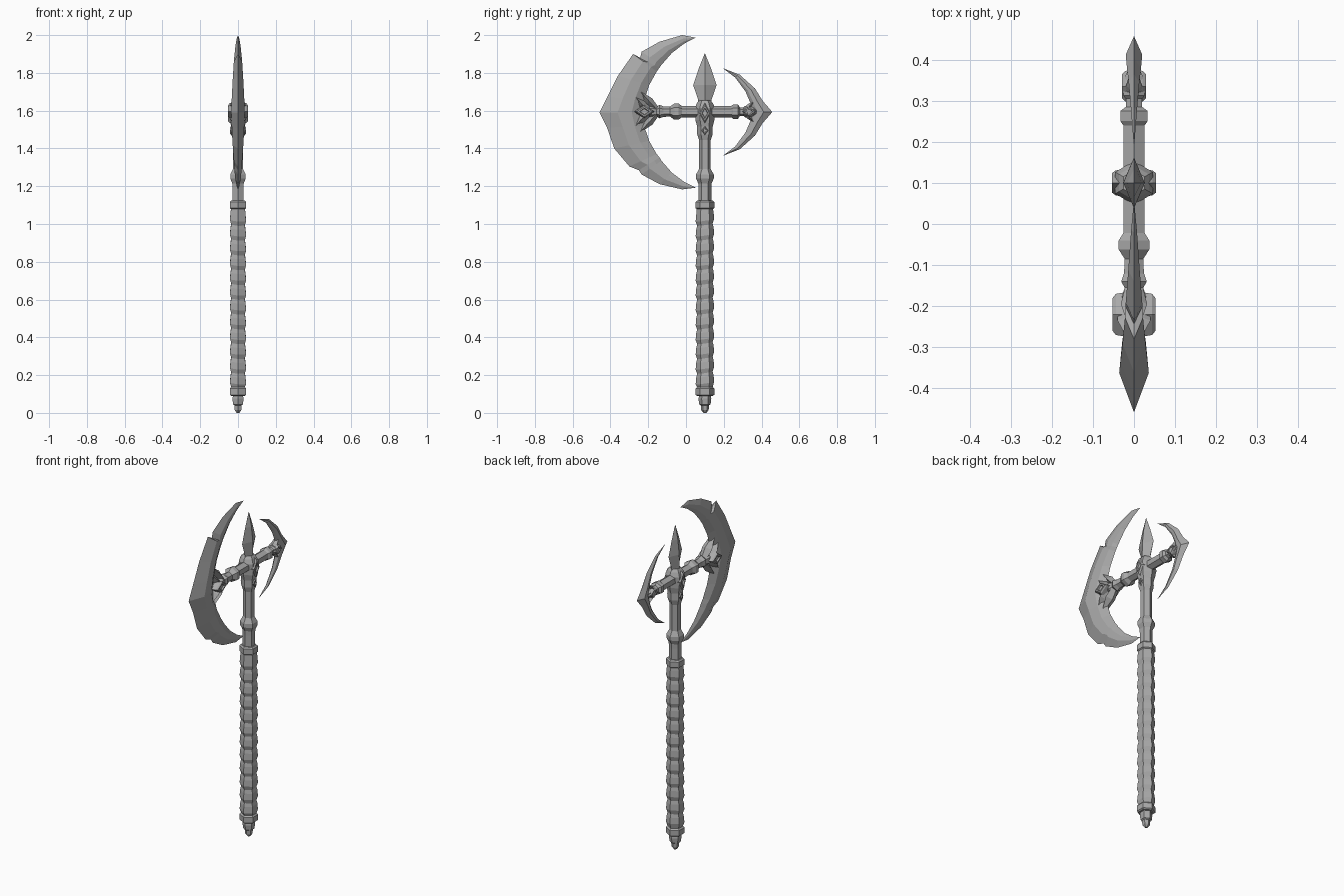
import bpy, bmesh, math
from mathutils import Vector

cube = bpy.data.objects.get("Cube")
if cube:
    bpy.data.objects.remove(cube, do_unlink=True)

steel = bpy.data.materials.new("grey_steel")
steel.use_nodes = True
GREY = (0.4, 0.4, 0.4, 1)
steel.diffuse_color = GREY
steel.node_tree.nodes["Principled BSDF"].inputs["Base Color"].default_value = GREY

SHAFT_Y, BAR_Z = 0.1, 1.595


def finish(name, bm):
    bmesh.ops.remove_doubles(bm, verts=bm.verts, dist=0.0002)
    bmesh.ops.recalc_face_normals(bm, faces=bm.faces)
    mesh = bpy.data.meshes.new(name)
    bm.to_mesh(mesh)
    bm.free()
    mesh.materials.append(steel)
    obj = bpy.data.objects.new(name, mesh)
    bpy.context.collection.objects.link(obj)
    return obj


def skin(name, rings):
    """Join matching rings of points into a closed flat-faced solid."""
    bm = bmesh.new()
    loops = [[bm.verts.new(p) for p in ring] for ring in rings]
    n = len(loops[0])
    for a, b in zip(loops, loops[1:]):
        for i in range(n):
            j = (i + 1) % n
            bm.faces.new((a[i], a[j], b[j], b[i]))
    bm.faces.new(loops[0])
    bm.faces.new(loops[-1])
    return finish(name, bm)


def hexagon(radius):
    return [(radius * math.sin(k * math.pi / 3), radius * math.cos(k * math.pi / 3))
            for k in range(6)]


def upright(name, profile):
    """Six-sided turned part around the shaft, from (z, radius) pairs."""
    return skin(name, [[(u, SHAFT_Y + v, z) for u, v in hexagon(r)] for z, r in profile])


def crosswise(name, profile):
    """Six-sided turned part along the crossbar, from (y, radius) pairs."""
    return skin(name, [[(u, y, BAR_Z + v) for u, v in hexagon(r)] for y, r in profile])


def diamond_boss(name, y, z, half_y, half_z, x_in, x_out):
    """Raised diamond with a sunken middle, one on each side."""
    for side, label in ((1, "left"), (-1, "right")):
        rings = []
        for scale, x in ((1.1, x_in), (1, x_out - 0.008), (0.8, x_out),
                         (0.55, x_out), (0.45, x_out - 0.008)):
            rings.append([(side * x, y + half_y * scale * a, z + half_z * scale * b)
                          for a, b in ((1, 0), (0, 1), (-1, 0), (0, -1))])
        skin(name + "_" + label, rings)


def spike(name, stations):
    """Four-sided spike through (y, z, half width, half thickness) stations."""
    pts = [Vector((0, s[0], s[1])) for s in stations]
    along = (pts[-1] - pts[0]).normalized()
    across = Vector((0, along.z, -along.y))
    out = Vector((1, 0, 0))
    rings = [[p + across * s[2], p + out * s[3], p - across * s[2], p - out * s[3]]
             for p, s in zip(pts, stations)]
    return skin(name, rings)


def crescent(name, stations):
    """Blade lofted through (outer y, outer z, inner y, inner z, half thickness)."""
    rings = []
    for oy, oz, iy, iz, t in stations:
        outer, inner = Vector((0, oy, oz)), Vector((0, iy, iz))
        bevel, spine = outer.lerp(inner, 0.42), outer.lerp(inner, 0.75)
        w, s = Vector((t, 0, 0)), Vector((t * 0.8, 0, 0))
        rings.append([outer, bevel + w, spine + s, inner, spine - s, bevel - w])
    return skin(name, rings)


# Pommel and collars
upright("pommel", [(0, 0.008), (0.015, 0.02), (0.04, 0.022), (0.045, 0.03),
                   (0.075, 0.034), (0.095, 0.03)])
for label, z in (("lower", 0.09), ("upper", 1.078)):
    upright(label + "_collar", [(z, 0.042), (z + 0.006, 0.05), (z + 0.038, 0.05),
                                (z + 0.046, 0.042)])

# Wrapped grip: slanted overlapping bands
bands = 12
step = 0.94 / bands
grip = []
for i in range(bands):
    base = 0.135 + i * step
    for part, r in ((0, 0.041), (0.3, 0.049), (0.75, 0.046)):
        slant = 0 if i == 0 and part == 0 else 0.15
        grip.append([(u, SHAFT_Y + v, base + part * step + slant * (v - u * 0.5))
                     for u, v in hexagon(r)])
grip.append([(u, SHAFT_Y + v, 1.08) for u, v in hexagon(0.043)])
skin("wrapped_grip", grip)

# Upper shaft with its knuckle, and the head joint
upright("upper_shaft", [(1.11, 0.034), (1.19, 0.034), (1.215, 0.035), (1.24, 0.047),
                        (1.262, 0.047), (1.29, 0.031), (1.46, 0.031), (1.5, 0.034)])
upright("head_joint", [(1.445, 0.031), (1.475, 0.041), (1.515, 0.041), (1.55, 0.05),
                       (1.615, 0.053), (1.64, 0.042), (1.655, 0.03)])
diamond_boss("joint_diamond", SHAFT_Y, 1.587, 0.03, 0.052, 0.03, 0.053)
diamond_boss("joint_stud", SHAFT_Y, 1.495, 0.019, 0.024, 0.025, 0.042)

# Spear point
spike("spear_point", [(SHAFT_Y, 1.63, 0.034, 0.025), (SHAFT_Y, 1.66, 0.036, 0.027),
                      (SHAFT_Y, 1.735, 0.062, 0.026), (SHAFT_Y, 1.82, 0.034, 0.017),
                      (SHAFT_Y, 1.902, 0.001, 0.001)])

# Crossbar with turned rings
crosswise("crossbar", [(-0.27, 0.02), (-0.2, 0.028), (-0.175, 0.034), (-0.155, 0.026),
                       (-0.14, 0.036), (-0.12, 0.028), (-0.085, 0.026), (-0.062, 0.043),
                       (-0.04, 0.043), (-0.022, 0.03), (0.24, 0.03), (0.25, 0.038),
                       (0.275, 0.038), (0.285, 0.023), (0.305, 0.023), (0.312, 0.03),
                       (0.33, 0.03), (0.36, 0.025), (0.38, 0.012)])
diamond_boss("large_socket_diamond", -0.22, BAR_Z, 0.05, 0.034, 0.015, 0.052)
diamond_boss("small_socket_diamond", 0.335, BAR_Z, 0.037, 0.027, 0.01, 0.029)

# Claws gripping the blades
for side, label in ((1, "upper"), (-1, "lower")):
    spike(label + "_large_claw", [(-0.155, BAR_Z + side * 0.012, 0.014, 0.022),
                                  (-0.195, BAR_Z + side * 0.055, 0.022, 0.032),
                                  (-0.24, BAR_Z + side * 0.105, 0.003, 0.016)])
    spike(label + "_socket_wing", [(-0.2, BAR_Z + side * 0.01, 0.02, 0.038),
                                   (-0.235, BAR_Z + side * 0.04, 0.022, 0.04),
                                   (-0.265, BAR_Z + side * 0.075, 0.003, 0.024)])
    spike(label + "_small_claw", [(0.31, BAR_Z + side * 0.01, 0.01, 0.016),
                                  (0.335, BAR_Z + side * 0.03, 0.012, 0.02),
                                  (0.36, BAR_Z + side * 0.055, 0.002, 0.012)])

# Large crescent blade, with a nick in each horn
crescent("large_blade", [
    (0.05, 1.987, 0.048, 1.985, 0.001), (-0.02, 2.0, -0.01, 1.955, 0.007),
    (-0.14, 1.965, -0.075, 1.905, 0.014), (-0.235, 1.912, -0.13, 1.842, 0.02),
    (-0.243, 1.877, -0.14, 1.828, 0.021), (-0.28, 1.9, -0.155, 1.807, 0.022),
    (-0.36, 1.785, -0.195, 1.735, 0.028), (-0.415, 1.675, -0.222, 1.655, 0.033),
    (-0.458, 1.59, -0.23, 1.59, 0.036), (-0.418, 1.51, -0.222, 1.52, 0.033),
    (-0.38, 1.4, -0.195, 1.44, 0.028), (-0.3, 1.305, -0.155, 1.37, 0.022),
    (-0.25, 1.285, -0.14, 1.352, 0.021), (-0.235, 1.262, -0.13, 1.335, 0.02),
    (-0.14, 1.211, -0.075, 1.272, 0.014), (-0.02, 1.183, -0.01, 1.223, 0.007),
    (0.05, 1.192, 0.048, 1.194, 0.001)])

# Small rear blade, mirrored about its middle
half = [(0.195, 0.232, 0.197, 0.23, 0.001), (0.285, 0.197, 0.26, 0.183, 0.007),
        (0.365, 0.125, 0.315, 0.108, 0.013), (0.405, 0.06, 0.342, 0.045, 0.017),
        (0.457, 0, 0.35, 0, 0.02)]
mirrored = [(a, -b, c, -d, t) for a, b, c, d, t in reversed(half[:-1])]
crescent("small_blade", [(a, 1.593 + b, c, 1.593 + d, t) for a, b, c, d, t in half + mirrored])
